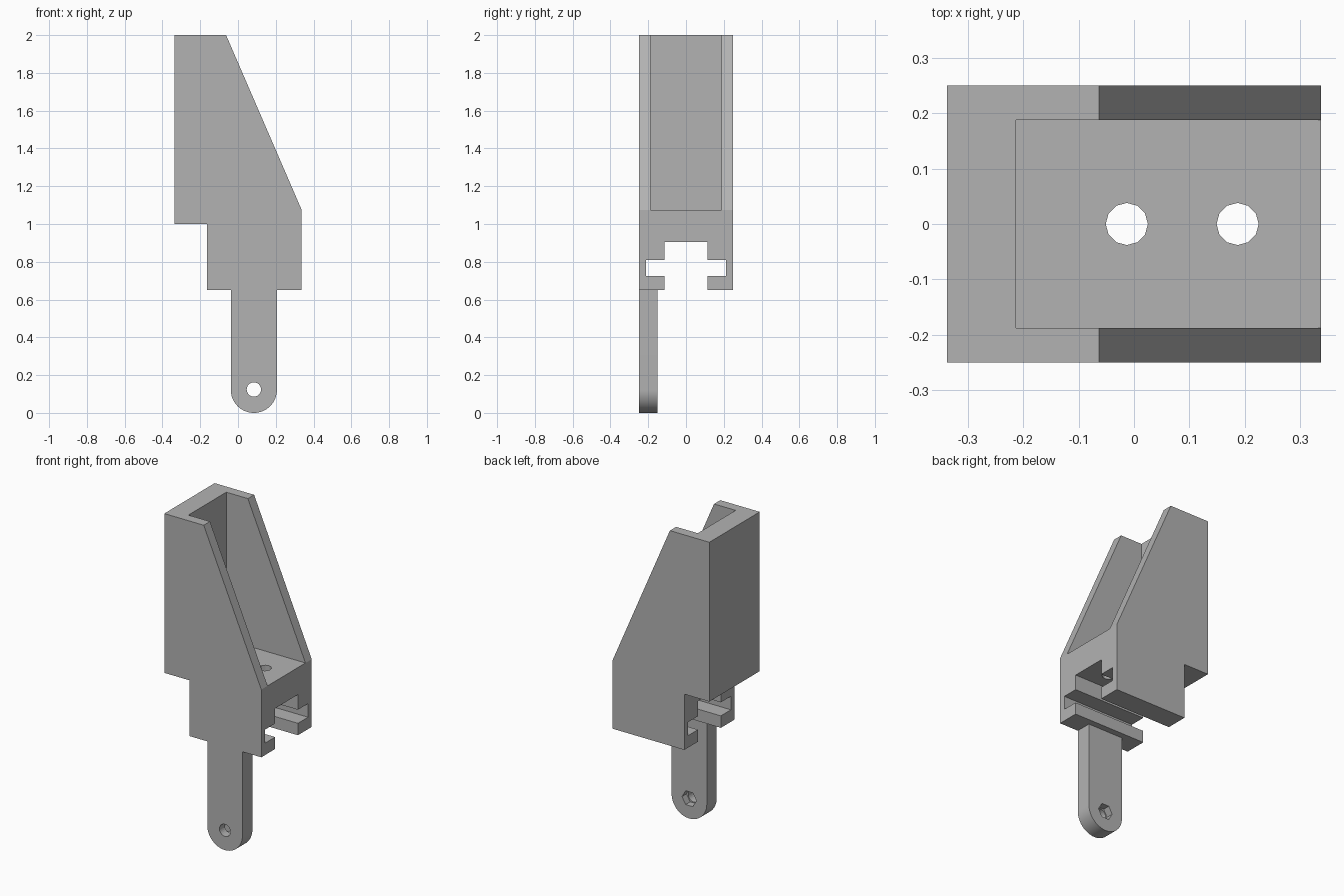
import bpy
import bmesh
from math import cos, sin, pi

if "Cube" in bpy.data.objects:
    bpy.data.objects.remove(bpy.data.objects["Cube"], do_unlink=True)

grey = bpy.data.materials.new("plain_grey")
grey.use_nodes = True
grey.diffuse_color = (0.45, 0.45, 0.45, 1)
grey.node_tree.nodes["Principled BSDF"].inputs["Base Color"].default_value = (0.45, 0.45, 0.45, 1)


def prism(name, outline, axis, low, high):
    """Extrude a 2D outline along an axis: x takes (y, z), y takes (x, z), z takes (x, y)."""
    place = {"x": lambda p: (low, p[0], p[1]),
             "y": lambda p: (p[0], low, p[1]),
             "z": lambda p: (p[0], p[1], low)}[axis]
    bm = bmesh.new()
    face = bm.faces.new([bm.verts.new(place(p)) for p in outline])
    new = bmesh.ops.extrude_face_region(bm, geom=[face])["geom"]
    shift = [high - low if a == axis else 0 for a in "xyz"]
    bmesh.ops.translate(bm, verts=[v for v in new if isinstance(v, bmesh.types.BMVert)], vec=shift)
    bmesh.ops.recalc_face_normals(bm, faces=bm.faces)
    mesh = bpy.data.meshes.new(name)
    bm.to_mesh(mesh)
    bm.free()
    mesh.materials.append(grey)
    obj = bpy.data.objects.new(name, mesh)
    bpy.context.collection.objects.link(obj)
    return obj


def ring(cx, cy, radius, sides):
    return [(cx + radius * cos(2 * pi * i / sides), cy + radius * sin(2 * pi * i / sides))
            for i in range(sides)]


def rect(a0, a1, b0, b1):
    return [(a0, b0), (a1, b0), (a1, b1), (a0, b1)]


def cut(target, cutter):
    cutter.hide_render = True
    cutter.hide_viewport = True
    mod = target.modifiers.new(cutter.name, "BOOLEAN")
    mod.operation = "DIFFERENCE"
    mod.solver = "EXACT"
    mod.object = cutter


HALF_X, HALF_Y = 0.337, 0.25
BASE, FLOOR = 0.65, 1.075

# Body: sloped holder with a step under its back edge
body = prism("holder_body", [(-HALF_X, 2), (-HALF_X, 1), (-0.163, 1), (-0.163, BASE),
                             (HALF_X, BASE), (HALF_X, FLOOR), (-0.063, 2)], "y", -HALF_Y, HALF_Y)

# Open pocket between the side walls
cut(body, prism("pocket_cutter", rect(-0.213, 0.5, -0.188, 0.188), "z", FLOOR, 2.2))

# Mounting channel with side grooves, running right through the base
half = [(0.113, 0.5), (0.113, 0.725), (0.213, 0.725), (0.213, 0.81), (0.113, 0.81), (0.113, 0.905)]
channel = half + [(-y, z) for y, z in reversed(half)]
cut(body, prism("channel_cutter", channel, "x", -0.5, 0.5))

# Screw holes through the pocket floor
for i, x in enumerate((-0.013, 0.187)):
    cut(body, prism(f"screw_hole_cutter_{i}", ring(x, 0, 0.038, 12), "z", 0.85, 1.2))

# Hanging arm with rounded end
ARM_X, ARM_R = 0.084, 0.122
end = [(ARM_X + ARM_R * cos(pi + pi * i / 32), ARM_R + ARM_R * sin(pi + pi * i / 32)) for i in range(33)]
arm = prism("hanging_arm", end + [(ARM_X + ARM_R, BASE), (ARM_X - ARM_R, BASE)], "y", -HALF_Y, -0.152)

# Pivot hole and hexagonal nut recess on the inner side
cut(arm, prism("pivot_hole_cutter", ring(ARM_X, 0.124, 0.038, 24), "y", -0.4, 0))
cut(arm, prism("nut_recess_cutter", ring(ARM_X, 0.124, 0.05, 6), "y", -0.197, 0))

# Smooth the curved end of the arm, keeping edges sharp
bpy.ops.object.select_all(action="DESELECT")
arm.select_set(True)
bpy.context.view_layer.objects.active = arm
bpy.ops.object.shade_smooth_by_angle()
